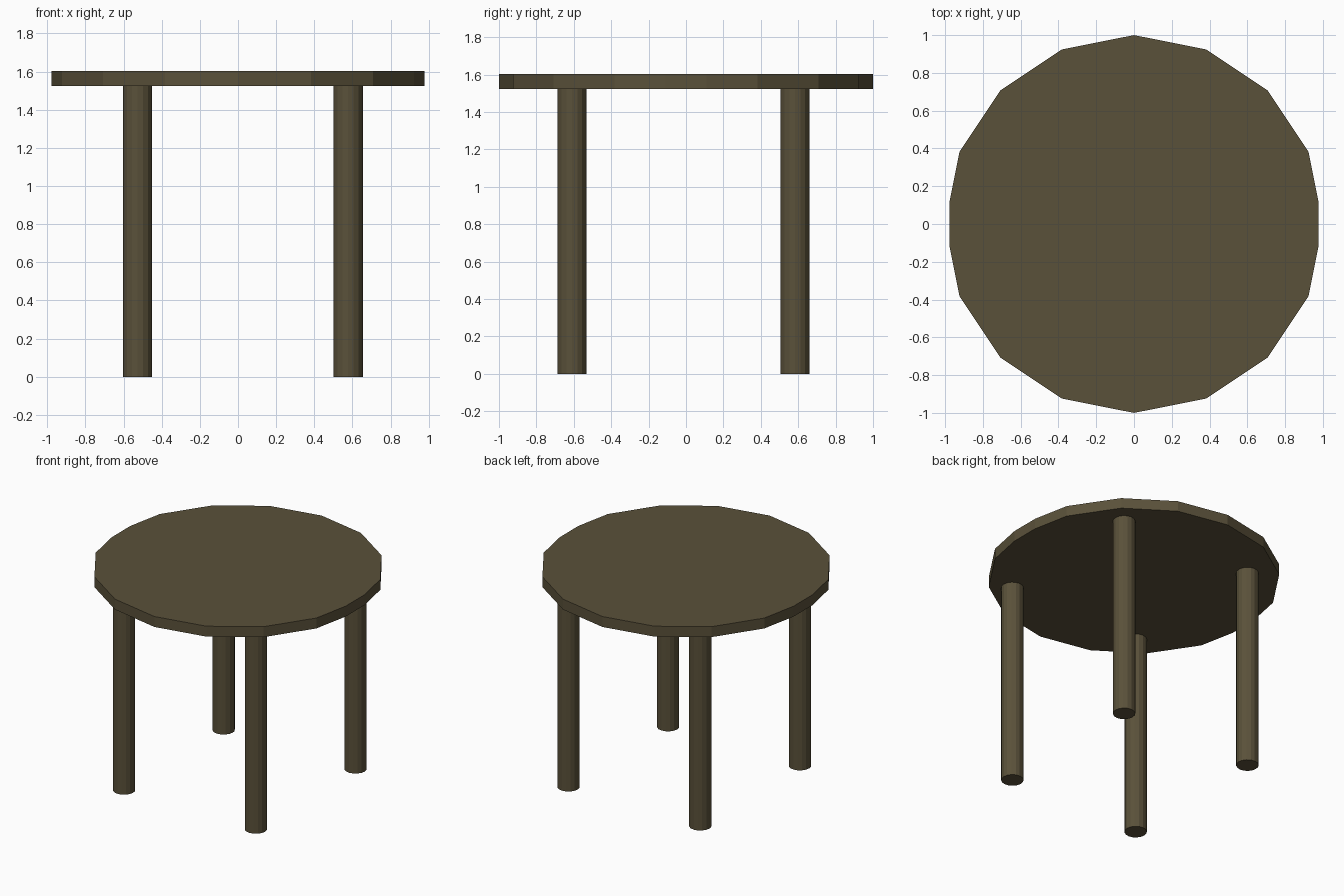
import bpy, math

if "Cube" in bpy.data.objects:
    bpy.data.objects.remove(bpy.data.objects["Cube"])

wood = bpy.data.materials.new("dark brown wood")
wood.diffuse_color = (0.102, 0.082, 0.042, 1)
wood.use_nodes = True
wood.node_tree.nodes["Principled BSDF"].inputs["Base Color"].default_value = wood.diffuse_color


def prism(name, points, z0, z1):
    """Upright solid with the given outline, flat faces."""
    n = len(points)
    verts = [(x, y, z) for z in (z0, z1) for x, y in points]
    faces = [tuple(reversed(range(n))), tuple(range(n, 2 * n))]
    faces += [(i, (i + 1) % n, n + (i + 1) % n, n + i) for i in range(n)]
    mesh = bpy.data.meshes.new(name)
    mesh.from_pydata(verts, [], faces)
    mesh.materials.append(wood)
    obj = bpy.data.objects.new(name, mesh)
    bpy.context.collection.objects.link(obj)
    return obj


def ring(cx, cy, r, n):
    return [(cx + r * math.cos(2 * math.pi * i / n),
             cy + r * math.sin(2 * math.pi * i / n)) for i in range(n)]


# Table top: 16-sided disc whose left and right corners are cut flat
CUT = 0.978
outline = []
for x, y in ring(0, 0, 1, 16):
    if abs(x) > CUT:
        slope = math.sin(math.pi / 8) / (1 - math.cos(math.pi / 8))
        dy = (1 - CUT) * slope
        s = 1 if x > 0 else -1
        outline += [(s * CUT, -s * dy), (s * CUT, s * dy)]
    else:
        outline.append((x, y))
prism("table_top", outline, 1.524, 1.603)

# Four round legs, set slightly off centre
for side, x in (("left", -0.527), ("right", 0.577)):
    for end, y in (("front", -0.61), ("back", 0.582)):
        prism(f"{end}_{side}_leg", ring(x, y, 0.077, 16), 0, 1.524)
